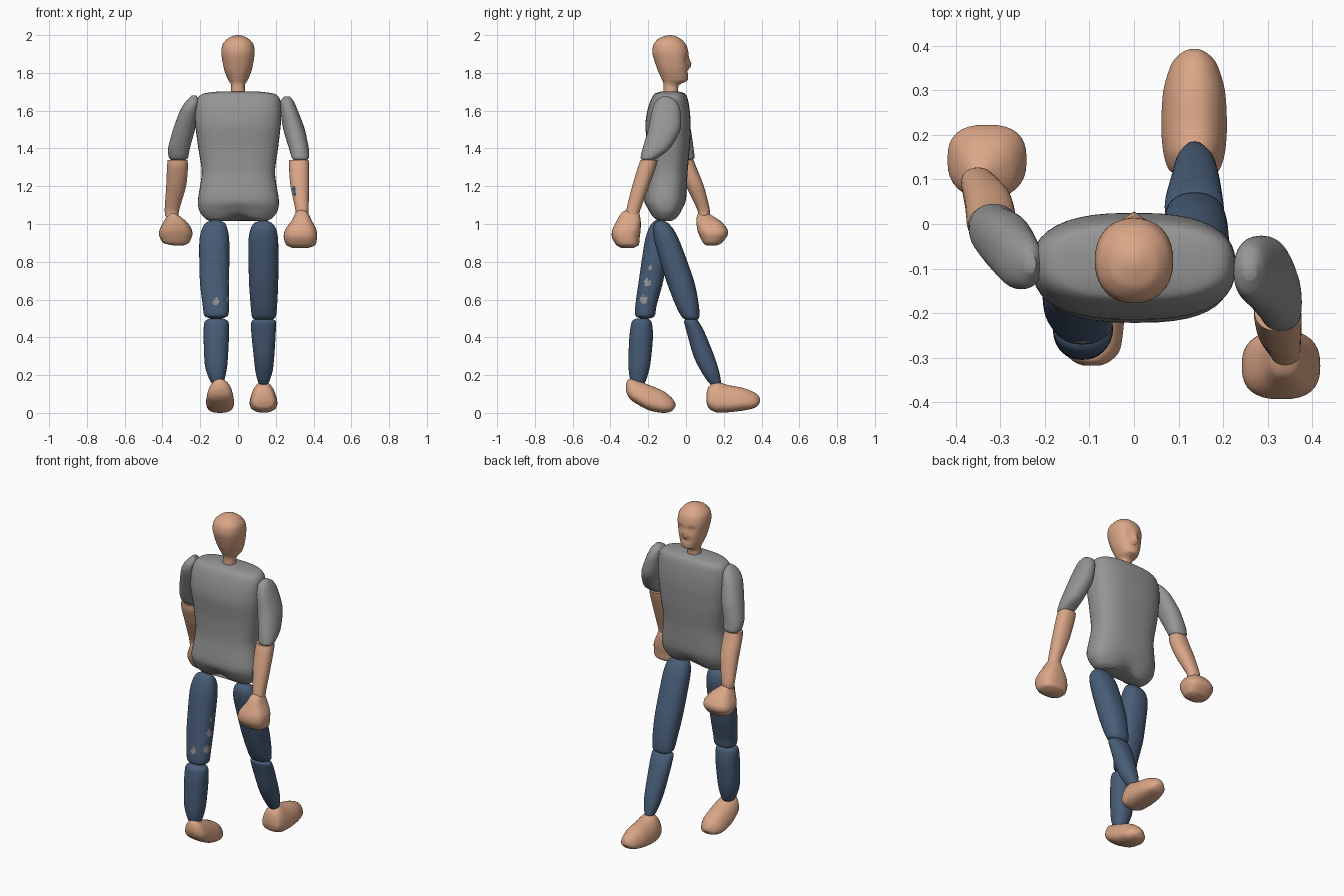
import bpy, bmesh, math
from mathutils import Vector

def mat(name, rgb):
    m = bpy.data.materials.new(name)
    m.diffuse_color = (*rgb, 1)
    return m

SKIN = mat("skin", (0.70, 0.38, 0.24))
GREY = mat("grey shirt", (0.30, 0.30, 0.30))
BLUE = mat("blue denim", (0.065, 0.11, 0.185))

def smooth_path(rows, steps):
    """Soft spline through the section rows."""
    out, n = [], len(rows)
    for i in range(n - 1):
        p0, p1, p2, p3 = (rows[max(0, min(n - 1, i + k))] for k in (-1, 0, 1, 2))
        for s in range(steps):
            t = s / steps
            h = (2*t**3 - 3*t**2 + 1, t**3 - 2*t**2 + t, -2*t**3 + 3*t**2, t**3 - t**2)
            out.append([h[0]*b + h[1]*0.4*(c - a) + h[2]*c + h[3]*0.4*(d - b)
                        for a, b, c, d in zip(p0, p1, p2, p3)])
    return out + [list(rows[-1])]

def loft(name, rows, material, axis="z", power=2.2, segs=32, steps=5,
         taper=0, tweak=None, spots=None):
    """Rows are (position, x0, x1, v0, v1): bounds of each cross-section."""
    bm = bmesh.new()
    rings = []
    for p, x0, x1, v0, v1 in smooth_path(rows, steps):
        ring = []
        for i in range(segs):
            a = 2 * math.pi * i / segs
            c, s = math.cos(a), math.sin(a)
            c = math.copysign(abs(c) ** (2 / power), c)
            s = math.copysign(abs(s) ** (2 / power), s)
            if taper:
                c *= 1.1 * (1 - taper * (s + 1) / 2)
            x, v = (x0 + x1) / 2 + c * (x1 - x0) / 2, (v0 + v1) / 2 + s * (v1 - v0) / 2
            co = Vector((x, v, p) if axis == "z" else (x, p, v))
            ring.append(bm.verts.new(tweak(co) if tweak else co))
        rings.append(ring)
    for r, q in zip(rings, rings[1:]):
        for i in range(segs):
            j = (i + 1) % segs
            bm.faces.new((r[i], r[j], q[j], q[i]))
    bm.faces.new(rings[0])
    bm.faces.new(rings[-1])
    bmesh.ops.recalc_face_normals(bm, faces=bm.faces)
    if spots:
        for f in bm.faces:
            c = f.calc_center_median()
            if any((c - Vector(s)).length < r for s, r in spots[1]):
                f.material_index = 1
    me = bpy.data.meshes.new(name)
    bm.to_mesh(me)
    bm.free()
    me.materials.append(material)
    if spots:
        me.materials.append(spots[0])
    ob = bpy.data.objects.new(name, me)
    bpy.context.collection.objects.link(ob)
    bpy.ops.object.select_all(action="DESELECT")
    ob.select_set(True)
    bpy.context.view_layer.objects.active = ob
    bpy.ops.object.shade_smooth_by_angle(angle=math.radians(50))
    return ob

# Torso, hem arched between the legs
def arch(co):
    if co.z < 1.12:
        co.z += 0.03 * math.exp(-(co.x / 0.06) ** 2) * (1.12 - co.z) / 0.1
    return co

loft("shirt_torso", [
    (1.015, -.15, .15, -.15, -.07), (1.03, -.175, .18, -.175, -.045),
    (1.07, -.205, .21, -.2, -.02), (1.13, -.212, .216, -.222, .0),
    (1.27, -.192, .196, -.205, .008), (1.4, -.21, .212, -.205, .02),
    (1.52, -.226, .226, -.215, .025), (1.6, -.228, .228, -.205, .02),
    (1.66, -.217, .222, -.185, .01), (1.69, -.185, .192, -.165, -.005),
    (1.702, -.1, .1, -.13, -.04)], GREY, power=2.6, segs=40, tweak=arch)

# Head and neck, with nose, brow sockets and mouth pressed into the +y side
def face(co):
    if co.y > -0.06:
        def bump(x, z, w, h, d):
            return d * math.exp(-((co.x - x) / w) ** 2 - ((co.z - z) / h) ** 2)
        co.y += bump(0, 1.845, .016, .025, .016) + bump(0, 1.81, .03, .01, -.008)
        co.y += bump(-.035, 1.875, .02, .016, -.014) + bump(.035, 1.875, .02, .016, -.014)
    return co

loft("head", [
    (1.66, -.04, .04, -.12, -.04), (1.73, -.036, .036, -.118, -.04),
    (1.752, -.045, .045, -.122, -.005), (1.765, -.053, .053, -.128, .01),
    (1.82, -.074, .074, -.152, .012), (1.9, -.088, .088, -.177, .014),
    (1.95, -.082, .082, -.172, .0), (1.982, -.055, .055, -.145, -.03),
    (1.996, -.025, .025, -.11, -.06), (2.0, -.008, .008, -.092, -.078)],
    SKIN, segs=40, tweak=face)

# Sleeves
loft("left_sleeve", [
    (1.335, -.345, -.285, -.02, .03), (1.35, -.365, -.265, -.045, .045),
    (1.4, -.37, -.255, -.07, .04), (1.5, -.344, -.228, -.11, .025),
    (1.6, -.307, -.21, -.145, -.01), (1.65, -.275, -.205, -.14, -.04),
    (1.68, -.245, -.22, -.11, -.07)], GREY)
loft("right_sleeve", [
    (1.335, .3, .36, -.225, -.175), (1.35, .285, .375, -.24, -.15),
    (1.4, .27, .375, -.23, -.085), (1.5, .24, .354, -.2, -.03),
    (1.6, .225, .317, -.18, -.03), (1.65, .225, .295, -.16, -.05),
    (1.675, .245, .275, -.125, -.09)], GREY)

# Forearms
loft("left_forearm", [
    (1.04, -.385, -.315, .065, .125), (1.08, -.388, -.31, .058, .125),
    (1.2, -.38, -.275, .0, .095), (1.3, -.376, -.265, -.04, .055),
    (1.34, -.372, -.268, -.045, .04)], SKIN)
loft("right_forearm", [
    (1.04, .305, .375, -.32, -.25), (1.08, .303, .374, -.315, -.24),
    (1.2, .278, .376, -.285, -.195), (1.3, .27, .376, -.255, -.16),
    (1.34, .27, .374, -.24, -.15)], SKIN, segs=48, steps=12,
    spots=(BLUE, [((.298, -.275, 1.185), .014), ((.302, -.28, 1.16), .012)]))

# Fists
loft("left_hand", [
    (.886, -.34, -.29, .11, .16), (.9, -.395, -.26, .09, .19),
    (.94, -.418, -.242, .07, .22), (.97, -.415, -.245, .06, .22),
    (1.01, -.395, -.27, .055, .19), (1.05, -.37, -.32, .06, .13),
    (1.068, -.355, -.34, .085, .105)], SKIN, power=2.6)
loft("right_hand", [
    (.872, .29, .37, -.34, -.28), (.89, .255, .41, -.37, -.25),
    (.93, .242, .418, -.392, -.245), (.97, .25, .415, -.39, -.24),
    (1.02, .285, .39, -.365, -.24), (1.06, .305, .37, -.34, -.25),
    (1.08, .325, .345, -.3, -.28)], SKIN, power=2.6)

# Thighs, with small worn spots on the left one
loft("left_thigh", [
    (.5, -.145, -.085, -.24, -.19), (.515, -.178, -.053, -.268, -.165),
    (.57, -.187, -.047, -.268, -.155), (.7, -.202, -.047, -.25, -.12),
    (.9, -.205, -.046, -.22, -.085), (.97, -.192, -.055, -.2, -.09),
    (1.005, -.172, -.07, -.18, -.115), (1.02, -.14, -.1, -.16, -.135)],
    BLUE, segs=56, steps=10,
    spots=(GREY, [((-.115, -.265, .59), .018), ((-.05, -.225, .6), .021),
                  ((-.05, -.205, .69), .019), ((-.048, -.19, .775), .013)]))
loft("right_thigh", [
    (.49, .105, .165, .015, .055), (.505, .075, .198, -.02, .07),
    (.57, .067, .207, -.055, .068), (.7, .058, .213, -.105, .042),
    (.9, .055, .213, -.165, -.03), (.97, .065, .203, -.175, -.065),
    (1.005, .085, .18, -.165, -.095), (1.018, .12, .15, -.14, -.12)], BLUE)

# Shins
loft("left_shin", [
    (.15, -.12, -.095, -.27, -.24), (.165, -.145, -.075, -.293, -.215),
    (.25, -.175, -.057, -.305, -.19), (.4, -.182, -.048, -.3, -.175),
    (.48, -.178, -.05, -.288, -.182), (.5, -.15, -.08, -.265, -.205)], BLUE)
loft("right_shin", [
    (.135, .128, .142, .155, .172), (.16, .108, .163, .12, .185),
    (.22, .092, .183, .08, .175), (.3, .083, .192, .04, .15),
    (.43, .07, .2, .003, .097), (.485, .072, .2, -.01, .065),
    (.5, .1, .17, .01, .045)], BLUE)

# Feet, lofted from heel to toe and narrower on top
loft("left_foot", [
    (-.318, -.115, -.075, .12, .15), (-.308, -.14, -.05, .09, .175),
    (-.28, -.165, -.025, .06, .178), (-.2, -.175, -.015, .015, .15),
    (-.12, -.17, -.02, .0, .115), (-.075, -.145, -.045, .01, .08),
    (-.055, -.105, -.085, .035, .05)], SKIN, axis="y", power=2.4, taper=.4)
loft("right_foot", [
    (.108, .11, .16, .06, .1), (.12, .075, .195, .025, .14),
    (.16, .06, .21, .003, .165), (.22, .055, .215, .003, .148),
    (.3, .06, .21, .012, .133), (.36, .08, .19, .025, .11),
    (.385, .105, .165, .045, .09), (.393, .125, .145, .06, .07)],
    SKIN, axis="y", power=2.4, taper=.4)
